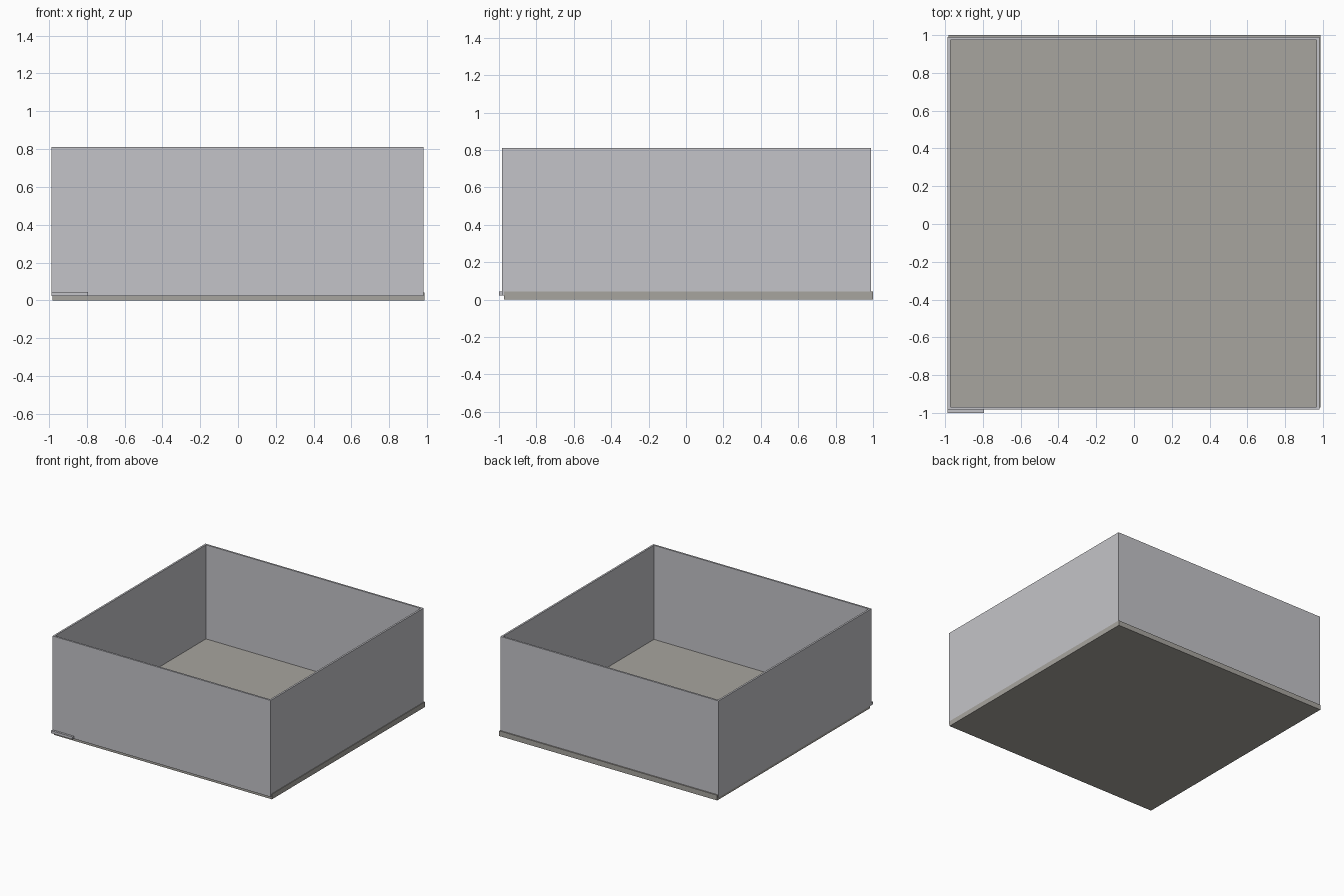
import bpy, bmesh

if "Cube" in bpy.data.objects:
    bpy.data.objects.remove(bpy.data.objects["Cube"])


def material(name, rgb):
    m = bpy.data.materials.new(name)
    m.diffuse_color = (*rgb, 1.0)
    m.use_nodes = True
    m.node_tree.nodes["Principled BSDF"].inputs["Base Color"].default_value = m.diffuse_color
    return m


GREY = material("light_grey", (0.55, 0.55, 0.58))
BEIGE = material("warm_beige_grey", (0.39, 0.375, 0.345))


def finish(name, bm, mat):
    bmesh.ops.recalc_face_normals(bm, faces=bm.faces)
    mesh = bpy.data.meshes.new(name)
    bm.to_mesh(mesh)
    bm.free()
    mesh.materials.append(mat)
    bpy.context.collection.objects.link(bpy.data.objects.new(name, mesh))


def box(name, lo, hi, mat):
    bm = bmesh.new()
    bmesh.ops.create_cube(bm, size=1)
    for v in bm.verts:
        v.co = [lo[i] if v.co[i] < 0 else hi[i] for i in range(3)]
    finish(name, bm, mat)


def frame(name, lo, hi, t, mat):
    """Open rectangular ring of wall thickness t."""
    bm = bmesh.new()
    rings = []
    for inset, z in ((0, lo[2]), (0, hi[2]), (t, hi[2]), (t, lo[2])):
        x0, y0, x1, y1 = lo[0] + inset, lo[1] + inset, hi[0] - inset, hi[1] - inset
        rings.append([bm.verts.new((x, y, z)) for x, y in
                      ((x0, y0), (x1, y0), (x1, y1), (x0, y1))])
    for i in range(4):
        a, b = rings[i], rings[(i + 1) % 4]
        for j in range(4):
            k = (j + 1) % 4
            bm.faces.new((a[j], a[k], b[k], b[j]))
    finish(name, bm, mat)


# floor slab, shifted slightly towards the back right
box("floor_slab", (-0.982, -0.972, 0), (0.987, 1.0, 0.042), BEIGE)
# four thin walls, open at the top
frame("walls", (-0.987, -0.983, 0.022), (0.982, 0.99, 0.81), 0.015, GREY)
# small tab at the front left corner
box("front_tab", (-0.987, -1.0, 0.023), (-0.794, -0.973, 0.044), GREY)
